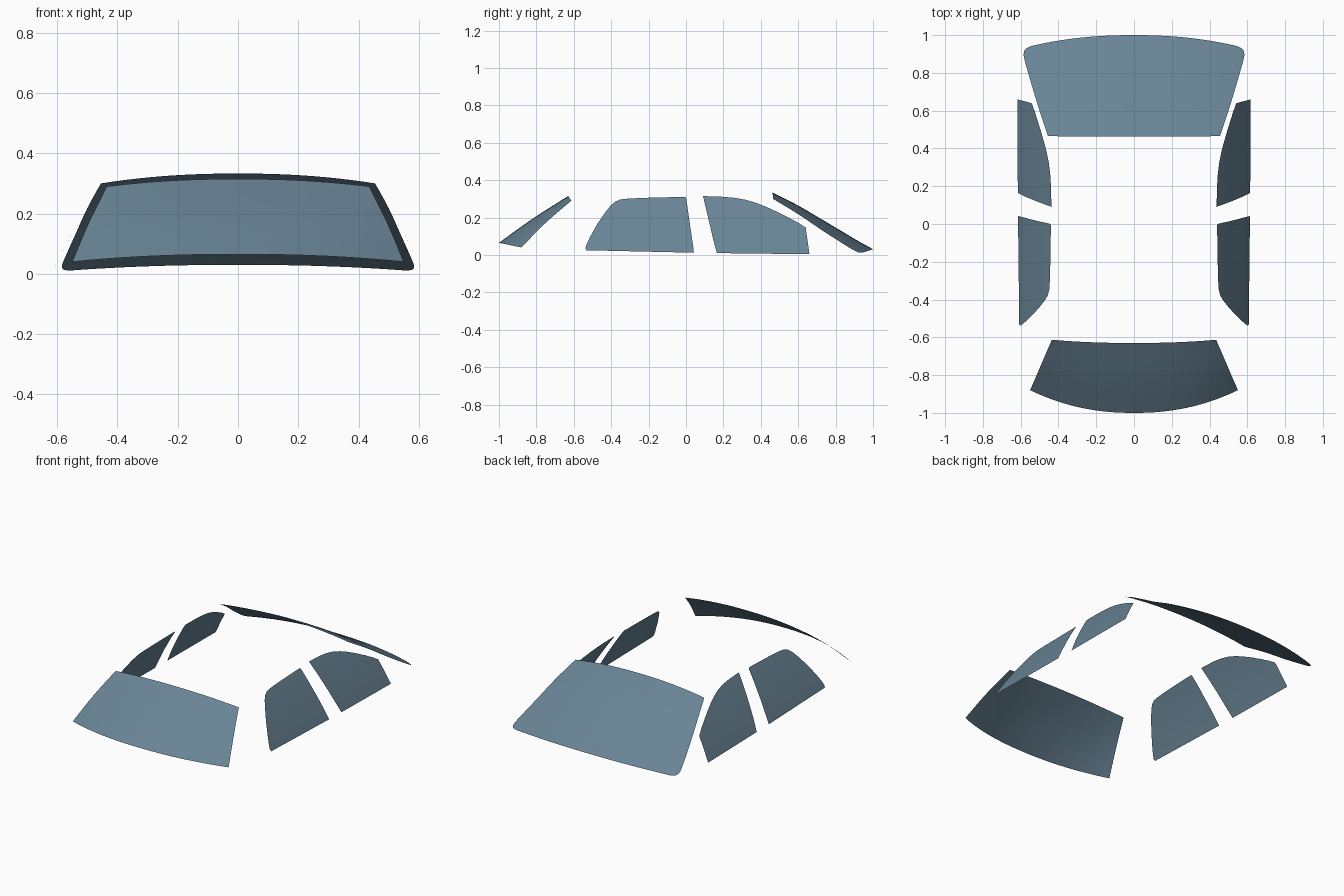
import bpy, bmesh
from mathutils import Vector

if "Cube" in bpy.data.objects:
    bpy.data.objects.remove(bpy.data.objects["Cube"])

glass = bpy.data.materials.new("tinted_glass")
glass.diffuse_color = (0.14, 0.23, 0.30, 1)
glass.use_nodes = True
glass.node_tree.nodes["Principled BSDF"].inputs["Base Color"].default_value = glass.diffuse_color


def sheet(name, rows, outward):
    """Skin rows of points into a smooth single sheet facing outward."""
    bm = bmesh.new()
    grid = [[bm.verts.new(p) for p in row] for row in rows]
    for a, b in zip(grid, grid[1:]):
        for i in range(len(a) - 1):
            bm.faces.new((a[i], a[i + 1], b[i + 1], b[i]))
    bm.normal_update()
    if sum((f.normal * f.calc_area() for f in bm.faces), Vector()).dot(Vector(outward)) < 0:
        bmesh.ops.reverse_faces(bm, faces=bm.faces[:])
    for f in bm.faces:
        f.smooth = True
    me = bpy.data.meshes.new(name)
    bm.to_mesh(me)
    bm.free()
    me.materials.append(glass)
    ob = bpy.data.objects.new(name, me)
    bpy.context.collection.objects.link(ob)


def refine(keys, n=4):
    """Catmull-Rom resampling of key rows."""
    out = []
    for i in range(len(keys) - 1):
        ks = [keys[max(0, min(len(keys) - 1, i + d))] for d in (-1, 0, 1, 2)]
        for j in range(n):
            t = j / n
            out.append([0.5 * (2 * b + (c - a) * t + (2 * a - 5 * b + 4 * c - d) * t * t
                               + (3 * b - a - 3 * c + d) * t ** 3) for a, b, c, d in zip(*ks)])
    return out + [list(keys[-1])]


def bowed_glass(name, keys, power, outward):
    """Each key row: half width, centre y, centre z, edge y, edge z."""
    rows = []
    for w, cy, cz, ey, ez in refine(keys):
        us = [i / 16 for i in range(-16, 17)]
        rows.append([(w * u, cy + (ey - cy) * abs(u) ** power,
                      cz + (ez - cz) * abs(u) ** power) for u in us])
    sheet(name, rows, outward)


def side_glass(name, keys, skew, side):
    """Each key row: z, front y, back y; the glass leans in towards the roof."""
    rows = []
    z0, z1 = keys[0][0], keys[-1][0]
    for z, ya, yb in keys:
        row = []
        for i in range(13):
            s = i / 12
            h = z + skew * s * (z1 - z) / (z1 - z0)
            row.append((side * (0.62 - 0.49 * h - 0.29 * h * h), ya + (yb - ya) * s, h))
        rows.append(row)
    sheet(name, rows, (side, 0, 0))


# Front and rear screens
bowed_glass("windshield", [
    (0.55, -1.0, 0.065, -0.88, 0.04),
    (0.495, -0.82, 0.194, -0.752, 0.17),
    (0.435, -0.63, 0.315, -0.613, 0.29)], 2.2, (0, -1, 1))
bowed_glass("rear_window", [
    (0.455, 0.463, 0.333, 0.465, 0.300),
    (0.50, 0.60, 0.264, 0.60, 0.218),
    (0.54, 0.75, 0.176, 0.73, 0.13),
    (0.577, 0.92, 0.075, 0.86, 0.047),
    (0.584, 0.96, 0.053, 0.90, 0.024),
    (0.575, 0.985, 0.039, 0.925, 0.013),
    (0.545, 1.0, 0.03, 0.942, 0.012)], 2.2, (0, 1, 1))

# Side door windows, mirrored left and right
front = [(0.025, -0.532, 0.042), (0.035, -0.538, 0.041), (0.06, -0.53, 0.038),
         (0.10, -0.511, 0.032), (0.17, -0.472, 0.021), (0.23, -0.43, 0.012),
         (0.265, -0.402, 0.007), (0.285, -0.378, 0.004), (0.297, -0.35, 0.002),
         (0.302, -0.30, 0.001), (0.306, -0.20, 0.0), (0.31, -0.03, -0.005)]
rear = [(0.01, 0.165, 0.66), (0.08, 0.146, 0.65), (0.15, 0.130, 0.64),
        (0.175, 0.124, 0.60), (0.20, 0.118, 0.552), (0.23, 0.111, 0.492),
        (0.26, 0.104, 0.425), (0.28, 0.099, 0.372), (0.295, 0.096, 0.32),
        (0.305, 0.094, 0.265), (0.311, 0.092, 0.20), (0.314, 0.091, 0.11)]
for side, label in ((-1, "left"), (1, "right")):
    side_glass("front_door_window_" + label, front, -0.013, side)
    side_glass("rear_door_window_" + label, rear, -0.006, side)
